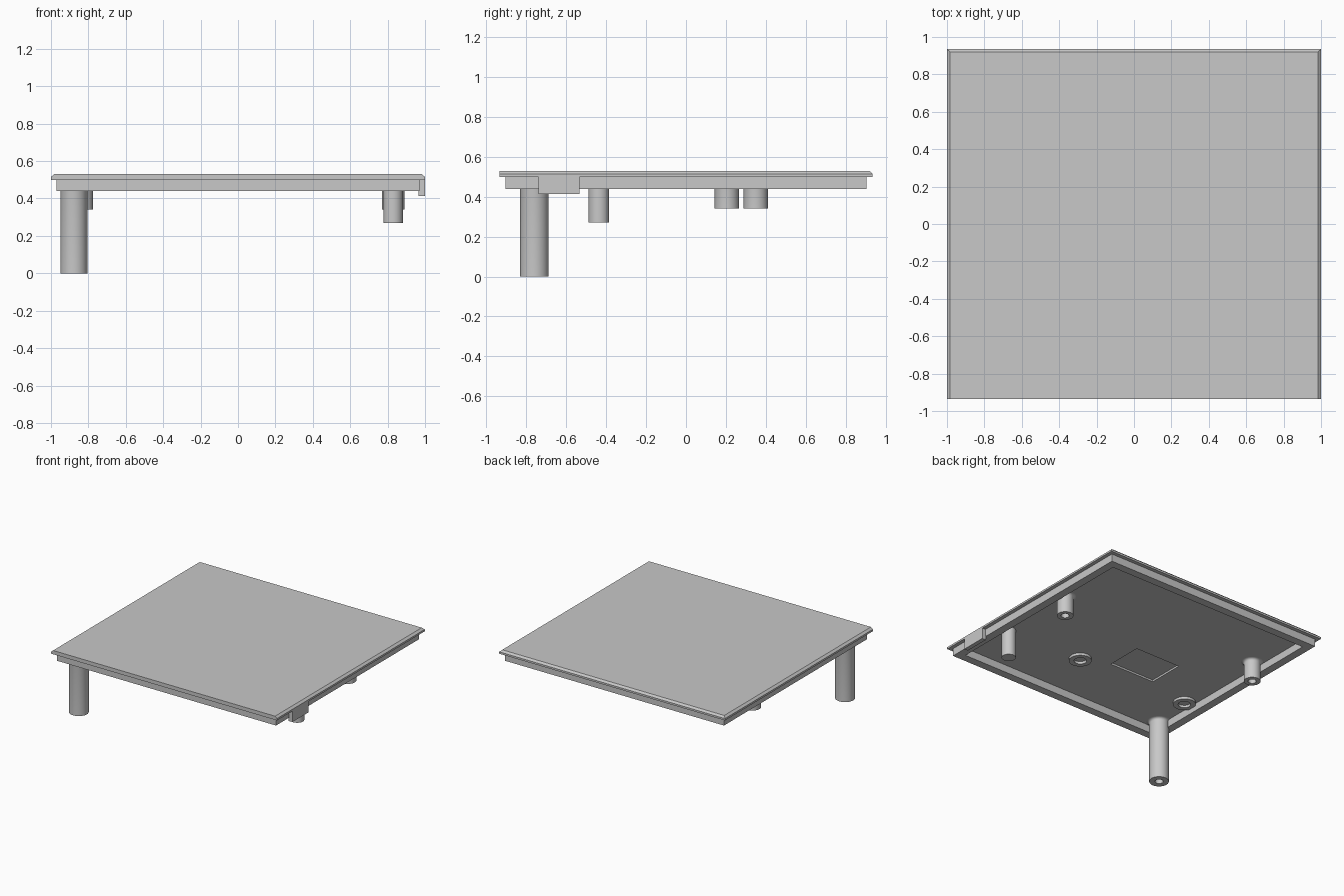
import bpy, bmesh, math

if "Cube" in bpy.data.objects:
    bpy.data.objects.remove(bpy.data.objects["Cube"])

grey = bpy.data.materials.new("light grey")
grey.diffuse_color = (0.58, 0.58, 0.58, 1)
grey.use_nodes = True
grey.node_tree.nodes["Principled BSDF"].inputs["Base Color"].default_value = grey.diffuse_color


def finish(name, bm, smooth=False):
    bmesh.ops.remove_doubles(bm, verts=bm.verts, dist=1e-5)
    bmesh.ops.recalc_face_normals(bm, faces=bm.faces)
    mesh = bpy.data.meshes.new(name)
    bm.to_mesh(mesh)
    bm.free()
    mesh.materials.append(grey)
    ob = bpy.data.objects.new(name, mesh)
    bpy.context.collection.objects.link(ob)
    if smooth:
        bpy.ops.object.select_all(action='DESELECT')
        ob.select_set(True)
        bpy.context.view_layer.objects.active = ob
        bpy.ops.object.shade_smooth_by_angle(angle=math.radians(35))
    return ob


def rect_loft(name, rects):
    """Closed solid through rectangles given as (x0, x1, y0, y1, z)."""
    bm = bmesh.new()
    rings = [[bm.verts.new(p) for p in
              ((x0, y0, z), (x1, y0, z), (x1, y1, z), (x0, y1, z))]
             for x0, x1, y0, y1, z in rects]
    for a, b in zip(rings, rings[1:]):
        for i in range(4):
            j = (i + 1) % 4
            bm.faces.new((a[i], a[j], b[j], b[i]))
    bm.faces.new(rings[0])
    bm.faces.new(rings[-1])
    return finish(name, bm)


def lathe(name, x, y, profile, steps=40):
    """Spin a (radius, z) profile around a vertical axis at x, y."""
    bm = bmesh.new()
    verts = [bm.verts.new((x + r, y, z)) for r, z in profile]
    edges = [bm.edges.new(pair) for pair in zip(verts, verts[1:])]
    bmesh.ops.spin(bm, geom=verts + edges, cent=(x, y, 0), axis=(0, 0, 1),
                   angle=math.tau, steps=steps, use_duplicate=False)
    return finish(name, bm, smooth=True)


def tube(name, x, y, r, bottom, hole):
    """Screw post with a small fillet at its root and a blind hole."""
    f = 0.02
    fillet = [(r + f * (1 - math.sin(a)), 0.5 - f * (1 - math.cos(a)))
              for a in (math.pi / 2 * i / 4 for i in range(5))]
    return lathe(name, x, y, fillet + [(r, bottom), (hole, bottom),
                                       (hole, 0.48), (0, 0.48)])


# Cover: shallow recess, ceiling, hanging lip, then chamfered plate
rect_loft("cover", [
    (-0.46, -0.06, -0.335, -0.04, 0.515),
    (-0.46, -0.06, -0.335, -0.04, 0.50),
    (-0.905, 0.905, -0.84, 0.84, 0.50),
    (-0.905, 0.905, -0.84, 0.84, 0.44),
    (-0.97, 0.97, -0.905, 0.905, 0.44),
    (-0.97, 0.97, -0.905, 0.905, 0.50),
    (-1, 1, -0.935, 0.935, 0.50),
    (-1, 1, -0.935, 0.935, 0.515),
    (-0.983, 0.983, -0.935, 0.92, 0.53)])

# Side clip on the right edge
rect_loft("side_clip", [(0.966, 1, -0.74, -0.535, 0.413),
                        (0.966, 1, -0.74, -0.535, 0.505)])

# Hollow posts
tube("tall_post", -0.877, -0.76, 0.072, 0.0, 0.03)
tube("right_post", 0.83, 0.205, 0.061, 0.34, 0.03)
tube("left_post", -0.835, 0.35, 0.061, 0.34, 0.03)

# Solid peg
lathe("solid_peg", 0.83, -0.437, [(0.052, 0.5), (0.052, 0.27), (0, 0.27)])

# Low rings under the ceiling
for name, x in (("centre_ring", 0.165), ("left_ring", -0.83)):
    lathe(name, x, -0.415, [(0.083, 0.5), (0.083, 0.48),
                            (0.046, 0.48), (0.046, 0.5)])
